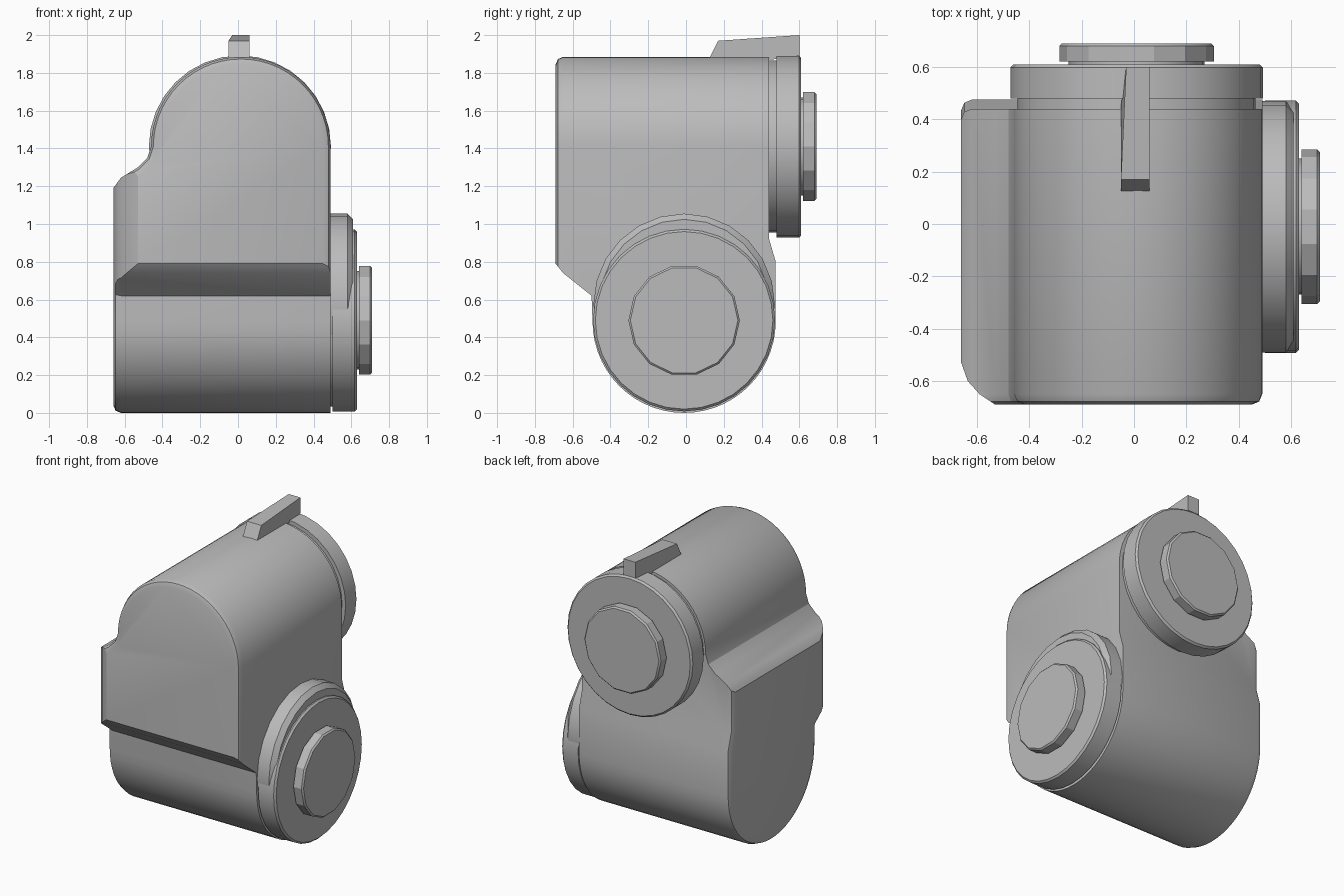
import bpy, bmesh, math

if "Cube" in bpy.data.objects:
    bpy.data.objects.remove(bpy.data.objects["Cube"], do_unlink=True)

grey = bpy.data.materials.new("plain_grey")
grey.use_nodes = True
grey.diffuse_color = (0.5, 0.5, 0.5, 1)
grey.node_tree.nodes["Principled BSDF"].inputs["Base Color"].default_value = (0.5, 0.5, 0.5, 1)


def arc(ca, cb, r, start, end, steps):
    angles = [math.radians(start + (end - start) * i / steps) for i in range(steps + 1)]
    return [(ca + r * math.cos(t), cb + r * math.sin(t)) for t in angles]


def circle(ca, cb, r, sides):
    return arc(ca, cb, r, 0, 360, sides)[:-1]


def prism(name, points, axis, lo, hi, bevel_at=None, bevel=0.0, segments=2):
    """Extrude a profile along an axis, optionally rounding the rim at one end."""
    place = {"x": lambda a, b, t: (t, a, b),
             "y": lambda a, b, t: (a, t, b),
             "z": lambda a, b, t: (a, b, t)}[axis]
    bm = bmesh.new()
    rings = [[bm.verts.new(place(a, b, t)) for a, b in points] for t in (lo, hi)]
    ends = [bm.faces.new(ring) for ring in rings]
    n = len(points)
    for i in range(n):
        j = (i + 1) % n
        bm.faces.new((rings[0][i], rings[0][j], rings[1][j], rings[1][i]))
    bmesh.ops.recalc_face_normals(bm, faces=bm.faces[:])
    if bevel_at is not None:
        rim = list(ends[0 if bevel_at == lo else 1].edges)
        bmesh.ops.bevel(bm, geom=rim, offset=bevel, segments=segments,
                        profile=0.5, affect="EDGES", clamp_overlap=True)
    mesh = bpy.data.meshes.new(name)
    bm.to_mesh(mesh)
    bm.free()
    mesh.materials.append(grey)
    obj = bpy.data.objects.new(name, mesh)
    bpy.context.collection.objects.link(obj)
    return obj


def activate(obj):
    bpy.ops.object.select_all(action="DESELECT")
    obj.select_set(True)
    bpy.context.view_layer.objects.active = obj


# Housing: arched front outline, rounded side outline and plan outline, intersected
front_outline = ([(-0.72, -0.1), (0.49, -0.1)]
                 + arc(0.015, 1.41, 0.475, 0, 180, 28)
                 + [(-0.48, 1.35), (-0.53, 1.30), (-0.62, 1.245), (-0.66, 1.19), (-0.72, 1.1)])
side_outline = (arc(-0.01, 0.485, 0.485, -180, 0, 28)
                + [(0.475, 0.8), (0.44, 0.92), (0.44, 2.1), (-0.74, 2.1),
                   (-0.74, 0.86), (-0.69, 0.79), (-0.65, 0.74), (-0.5, 0.62)])
plan_outline = [(-0.7, -0.4), (-0.66, -0.53), (-0.635, -0.6), (-0.59, -0.65),
                (-0.53, -0.69), (-0.4, -0.74), (0.8, -0.74), (0.8, 0.8), (-0.7, 0.8)]

housing = prism("elbow_housing", front_outline, "y", -0.69, 0.6, -0.69, 0.04)
cutters = [prism("side_cutter", side_outline, "x", -0.66, 0.7, -0.66, 0.04),
           prism("plan_cutter", plan_outline, "z", -0.3, 2.3)]
for cutter in cutters:
    cutter.hide_render = True
    mod = housing.modifiers.new("shape", "BOOLEAN")
    mod.operation = "INTERSECT"
    mod.solver = "EXACT"
    mod.object = cutter
    activate(housing)
    bpy.ops.object.modifier_apply(modifier=mod.name)
    bpy.data.objects.remove(cutter, do_unlink=True)

# Round joint ends: neck, flange, inner neck and end disc on the back and the side
parts = [housing]
for label, axis, a, b, base in (("back", "y", 0.01, 1.41, 0.48), ("side", "x", -0.01, 0.49, 0.5)):
    parts += [
        prism(label + "_neck", circle(a, b, 0.455, 32), axis, base - 0.1, base + 0.02),
        prism(label + "_flange", circle(a, b, 0.482, 32), axis, base, base + 0.13, base + 0.13, 0.012, 1),
        prism(label + "_inner_neck", circle(a, b, 0.26, 24), axis, base + 0.1, base + 0.16),
        prism(label + "_end_disc", circle(a, b, 0.295, 14), axis, base + 0.14, base + 0.21, base + 0.21, 0.01, 1),
    ]

# Raised collar above the side flange
parts.append(prism("side_collar", circle(-0.01, 0.575, 0.48, 24), "x", 0.46, 0.61, 0.61, 0.03, 1))

# Tapered fin on top
fin = prism("top_fin", [(0.12, 1.87), (0.17, 1.97), (0.6, 2.0), (0.6, 1.89), (0.45, 1.87)],
            "x", -0.05, 0.06)
for v in fin.data.vertices:
    if v.co.y > 0.5 and v.co.x < 0:
        v.co.x = -0.03
parts.append(fin)

for obj in parts:
    activate(obj)
    bpy.ops.object.shade_smooth_by_angle(angle=math.radians(24))
